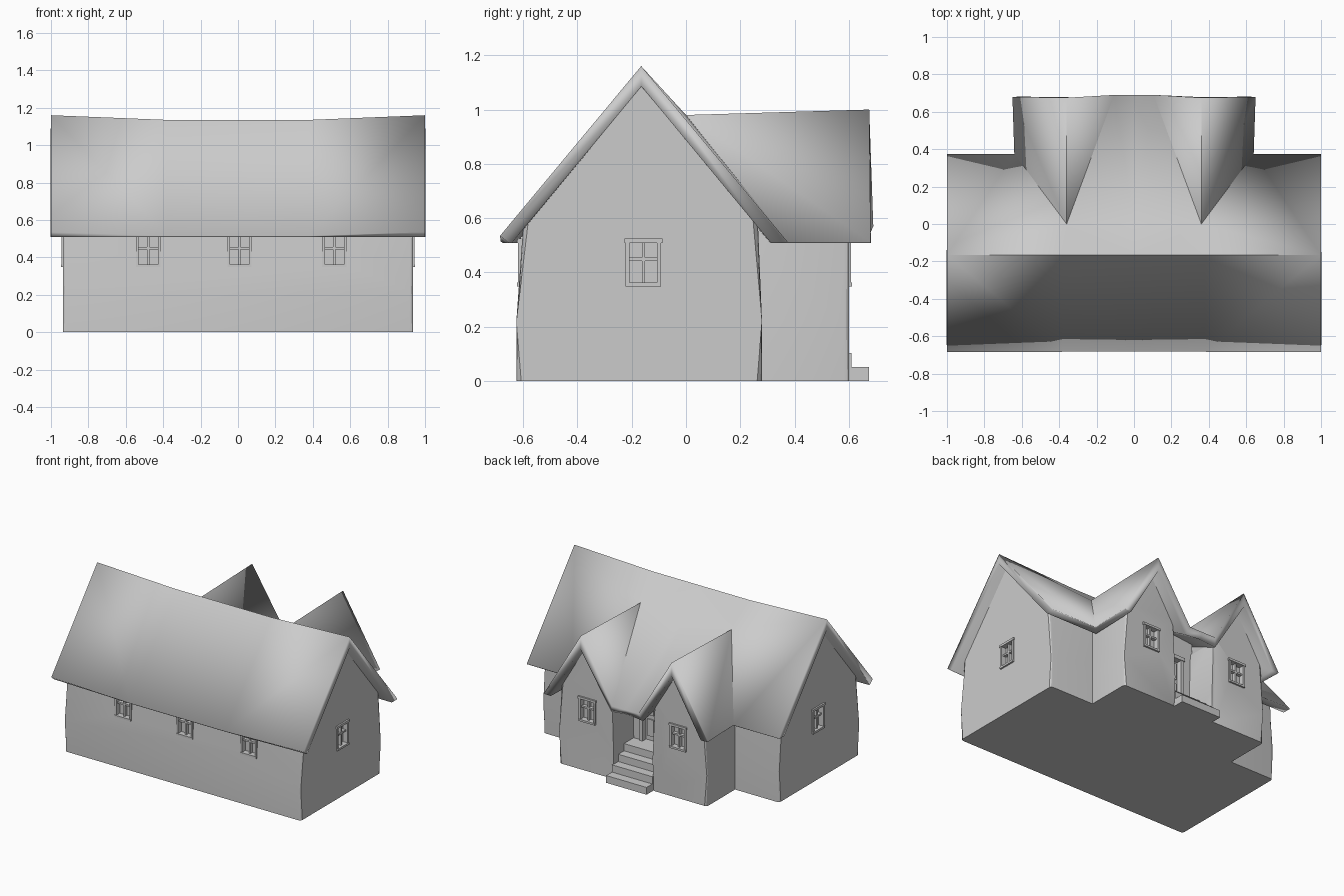
import bpy, bmesh, math
from mathutils import Matrix, Vector

cube = bpy.data.objects.get("Cube")
if cube:
    bpy.data.objects.remove(cube, do_unlink=True)

grey = bpy.data.materials.new("plain_grey")
grey.use_nodes = True
grey.diffuse_color = (0.6, 0.6, 0.6, 1)
grey.node_tree.nodes["Principled BSDF"].inputs["Base Color"].default_value = grey.diffuse_color


def finish(name, bm, smooth=True):
    bmesh.ops.recalc_face_normals(bm, faces=bm.faces[:])
    mesh = bpy.data.meshes.new(name)
    bm.to_mesh(mesh)
    bm.free()
    mesh.materials.append(grey)
    obj = bpy.data.objects.new(name, mesh)
    bpy.context.collection.objects.link(obj)
    if smooth:
        bpy.ops.object.select_all(action='DESELECT')
        obj.select_set(True)
        bpy.context.view_layer.objects.active = obj
        bpy.ops.object.shade_smooth_by_angle(angle=math.radians(25))
    return obj


def box(bm, lo, hi, frame=Matrix()):
    lo, hi = Vector(lo), Vector(hi)
    size = Matrix.Diagonal((*(hi - lo), 1))
    bmesh.ops.create_cube(bm, size=1, matrix=frame @ Matrix.Translation((lo + hi) / 2) @ size)


def prism(name, profile, place, start, end):
    """Gabled block: profile swept from start to end, upright corners softened."""
    bm = bmesh.new()
    rings = [[bm.verts.new(place(u, t, z)) for u, z in profile] for t in (start, end)]
    bm.faces.new(rings[0])
    bm.faces.new(rings[1])
    n = len(profile)
    for i in range(n):
        j = (i + 1) % n
        bm.faces.new((rings[0][i], rings[0][j], rings[1][j], rings[1][i]))
    upright = [e for e in bm.edges
               if abs(e.verts[0].co.z - e.verts[1].co.z) > 0.95 * e.calc_length()]
    bmesh.ops.bevel(bm, geom=upright, offset=0.018, segments=2, profile=0.5, affect='EDGES')
    return finish(name, bm)


# Walls
main = prism("main_walls",
             [(-0.625, 0), (-0.625, 0.22), (-0.6, 0.57), (-0.165, 1.09),
              (0.265, 0.58), (0.28, 0.22), (0.28, 0)],
             lambda u, t, z: (t, u, z), -0.935, 0.935)
walls = [main]
for side, label in ((1, "left"), (-1, "right")):
    walls.append(prism(label + "_wing_walls",
                       [(0.155, 0), (0.155, 0.22), (0.165, 0.6), (0.36, 0.93),
                        (0.57, 0.59), (0.585, 0.22), (0.585, 0)],
                       lambda u, t, z: (side * u, t, z), 0.1, 0.6))
bm = bmesh.new()
box(bm, (-0.18, 0.2, 0), (0.18, 0.37, 0.7))
porch = finish("porch_wall", bm)
walls.append(porch)

# Roof: half surface, mirrored, thickened and trimmed level at the eaves
half = {
    "r0": (0, -0.165, 1.135), "r1": (0.38, -0.165, 1.135), "r2": (1, -0.165, 1.16),
    "f0": (0, -0.683, 0.515), "f1": (0.38, -0.683, 0.515), "f2": (1, -0.685, 0.535),
    "m": (0, 0, 0.98), "g0": (0.36, 0, 0.98), "g1": (0.36, 0.675, 1.0),
    "v": (0.64, 0.375, 0.512), "e": (0.65, 0.68, 0.512), "b": (1, 0.375, 0.512),
    "c": (0.105, 0.69, 0.57), "c0": (0, 0.69, 0.57)}
panels = ["f0 f1 r1 r0", "f1 f2 r2 r1", "r1 r2 g0", "r2 b v g0",
          "r0 r1 g0 m", "m g0 c c0", "g0 v e g1", "g0 g1 c"]
bm = bmesh.new()
for s in (1, -1):
    pts = {k: bm.verts.new((s * x, y, z)) for k, (x, y, z) in half.items()}
    for p in panels:
        f = bm.faces.new([pts[k] for k in p.split()])
        f.normal_update()
        if f.normal.z < 0:
            f.normal_flip()
bmesh.ops.remove_doubles(bm, verts=bm.verts[:], dist=0.0001)
bm.normal_update()
top = finish("roof", bm)
solid = top.modifiers.new("thickness", 'SOLIDIFY')
solid.thickness = 0.05
solid.offset = -1
solid.use_even_offset = True
bpy.context.view_layer.objects.active = top
bpy.ops.object.modifier_apply(modifier="thickness")
bm = bmesh.new()
bm.from_mesh(top.data)
cut = bmesh.ops.bisect_plane(bm, geom=bm.verts[:] + bm.edges[:] + bm.faces[:],
                             plane_co=(0, 0, 0.508), plane_no=(0, 0, 1), clear_inner=True)
bmesh.ops.holes_fill(bm, edges=[e for e in bm.edges if e.is_boundary])
bm.to_mesh(top.data)
bm.free()

# Steps up to the porch
bm = bmesh.new()
for i in range(4):
    box(bm, (-0.16, 0.3, 0.052 * i), (0.16, 0.675 - 0.065 * i, 0.052 * (i + 1)))
finish("porch_steps", bm)

# Window openings: local x across, local -y outwards, local z up
cutters = bmesh.new()


def window(name, x, y, turn):
    frame = Matrix.Translation((x, y, 0.435)) @ Matrix.Rotation(math.radians(turn), 4, 'Z')
    w, h = 0.058, 0.08
    box(cutters, (-w, -0.05, -h), (w, 0.03, h), frame)
    bm = bmesh.new()
    for s in (-1, 1):
        box(bm, (s * w - 0.007, -0.008, -h), (s * w + 0.007, 0.032, h), frame)
    box(bm, (-w - 0.012, -0.012, h - 0.006), (w + 0.012, 0.032, h + 0.01), frame)
    box(bm, (-w - 0.007, -0.012, -h - 0.006), (w + 0.007, 0.032, -h + 0.008), frame)
    box(bm, (-0.006, 0.006, -h), (0.006, 0.032, h), frame)
    box(bm, (-w, 0.006, 0.008), (w, 0.032, 0.02), frame)
    finish(name, bm)


for label, x in (("right", -0.48), ("middle", 0.008), ("left", 0.515)):
    window("front_window_" + label, x, -0.61, 0)
for s, label in ((1, "left"), (-1, "right")):
    window("end_window_" + label, s * 0.935, -0.157, s * 90)
    window("wing_window_" + label, s * 0.36, 0.6, 180)

# Door in its recess
box(cutters, (-0.085, 0.34, 0.208), (0.085, 0.45, 0.53))
bm = bmesh.new()
for s in (-1, 1):
    box(bm, (s * 0.09 - 0.012, 0.33, 0.2), (s * 0.09 + 0.012, 0.382, 0.53))
    for z in (0.24, 0.39):
        box(bm, (s * 0.04 - 0.025, 0.335, z), (s * 0.04 + 0.025, 0.348, z + 0.12))
box(bm, (-0.108, 0.33, 0.525), (0.108, 0.385, 0.55))
finish("door_and_frame", bm)

# Cut the openings
cutter = finish("opening_cutter", cutters, smooth=False)
cutter.hide_render = True
cutter.hide_viewport = True
for wall in walls:
    mod = wall.modifiers.new("openings", 'BOOLEAN')
    mod.object = cutter
    mod.operation = 'DIFFERENCE'
    mod.solver = 'EXACT'
